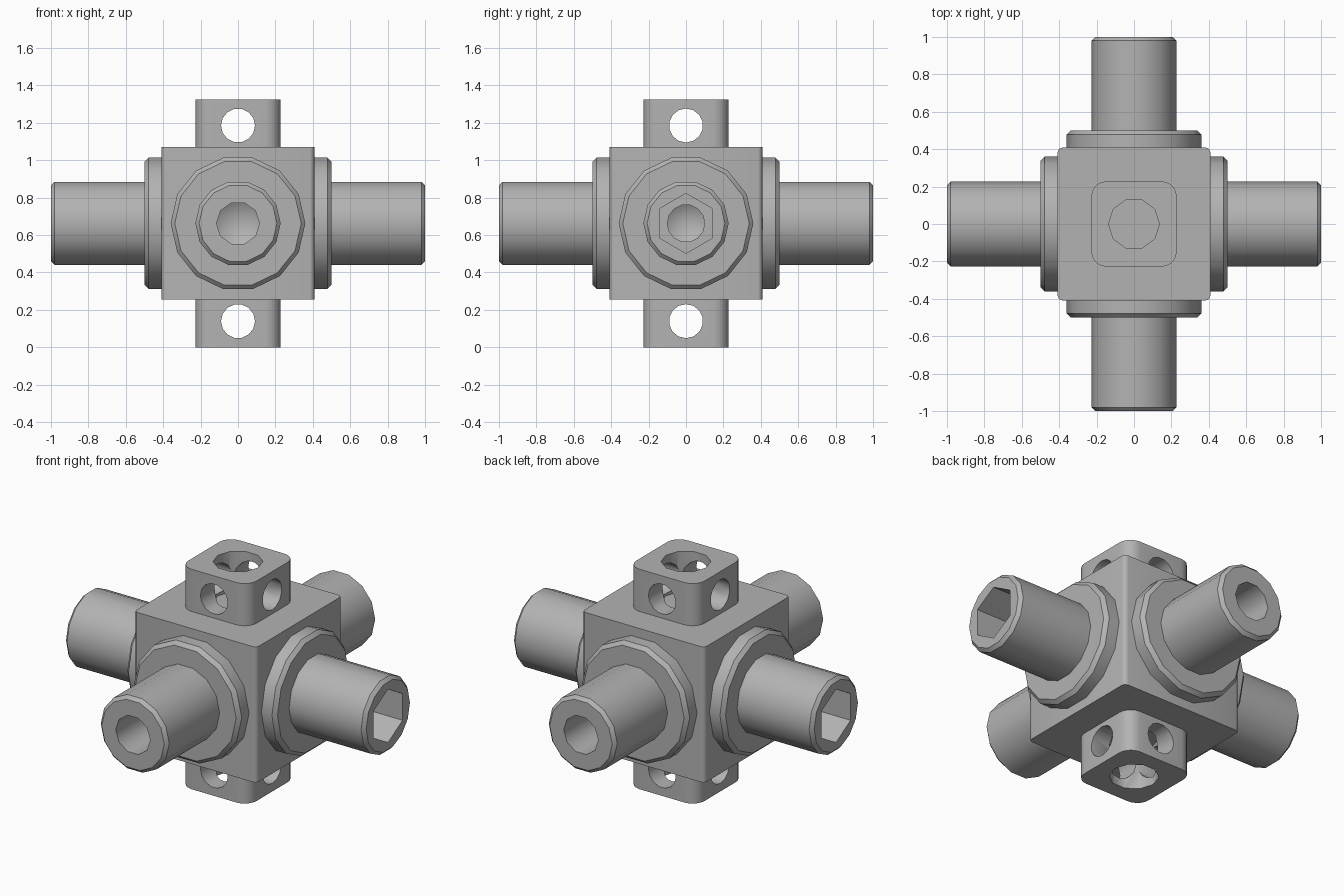
import bpy, bmesh
from math import cos, sin, pi, radians
from mathutils import Matrix, Vector

if "Cube" in bpy.data.objects:
    bpy.data.objects.remove(bpy.data.objects["Cube"])

MID = 0.6625     # height of the hub centre
HUB = 0.408      # half width of the hub
SIDES = 14

steel = bpy.data.materials.new("grey_steel")
steel.use_nodes = True
GREY = (0.45, 0.45, 0.45, 1)
steel.diffuse_color = GREY
steel.node_tree.nodes["Principled BSDF"].inputs["Base Color"].default_value = GREY


def finish(name, bm, matrix=Matrix()):
    bmesh.ops.recalc_face_normals(bm, faces=bm.faces)
    bm.transform(matrix)
    mesh = bpy.data.meshes.new(name)
    bm.to_mesh(mesh)
    bm.free()
    mesh.materials.append(steel)
    obj = bpy.data.objects.new(name, mesh)
    bpy.context.collection.objects.link(obj)
    return obj


def lathe(name, profile, matrix=Matrix(), sides=SIDES, phase=0.0):
    """Solid of stacked rings (radius, height) around the local z axis."""
    bm = bmesh.new()
    rings = []
    for r, h in profile:
        if r == 0:
            rings.append([bm.verts.new((0, 0, h))] * sides)
        else:
            angles = [phase + 2 * pi * i / sides for i in range(sides)]
            rings.append([bm.verts.new((r * cos(a), r * sin(a), h)) for a in angles])
    for low, high in zip(rings, rings[1:]):
        for i in range(sides):
            j = (i + 1) % sides
            corners = [low[i], low[j], high[j], high[i]]
            bm.faces.new(list(dict.fromkeys(corners)))
    for ring in (rings[0], rings[-1]):
        if ring[0] != ring[1]:
            bm.faces.new(ring)
    return finish(name, bm, matrix)


def rounded_box(name, half, bottom, top, radius, segments, matrix):
    """Square block with rounded upright edges."""
    bm = bmesh.new()
    bmesh.ops.create_cube(bm, size=1)
    bm.transform(Matrix.Translation((0, 0, (bottom + top) / 2))
                 @ Matrix.Diagonal((2 * half, 2 * half, top - bottom, 1)))
    upright = [e for e in bm.edges if abs(e.verts[0].co.z - e.verts[1].co.z) > 0.01]
    bmesh.ops.bevel(bm, geom=upright, offset=radius, segments=segments,
                    profile=0.5, affect='EDGES')
    return finish(name, bm, matrix)


def cut(obj, cutters):
    for c in cutters:
        mod = obj.modifiers.new("cut", 'BOOLEAN')
        mod.operation, mod.solver, mod.object = 'DIFFERENCE', 'EXACT', c
    bpy.context.view_layer.update()
    graph = bpy.context.evaluated_depsgraph_get()
    mesh = bpy.data.meshes.new_from_object(obj.evaluated_get(graph))
    obj.modifiers.clear()
    obj.data = mesh
    for c in cutters:
        bpy.data.objects.remove(c)


def smooth(obj):
    bpy.ops.object.select_all(action='DESELECT')
    obj.select_set(True)
    bpy.context.view_layer.objects.active = obj
    bpy.ops.object.shade_smooth_by_angle(angle=radians(40))


def facing(direction):
    """Frame at the hub centre whose z axis points along a level direction."""
    d, up = Vector(direction), Vector((0, 0, 1))
    turn = Matrix((up.cross(d), up, d)).transposed().to_4x4()
    return Matrix.Translation((0, 0, MID)) @ turn


centre = Matrix.Translation((0, 0, MID))
parts = [rounded_box("hub", HUB, -HUB, HUB, 0.025, 3, centre)]

# Four shafts with collars: hexagon sockets on x, round sockets on y
for side, d, hexagon in (("left", (1, 0, 0), True), ("right", (-1, 0, 0), True),
                         ("front", (0, -1, 0), False), ("back", (0, 1, 0), False)):
    m = facing(d)
    collar = lathe(side + "_collar", [(0.36, HUB - 0.02), (0.36, 0.478), (0.338, 0.5)], m)
    shaft = lathe(side + "_shaft", [(0.228, 0.4), (0.228, 0.98), (0.208, 1.0)], m)
    if hexagon:
        cutters = [lathe("socket_cutter", [(0.16, 0.75), (0.16, 1.1)], m, 6, pi / 6),
                   lathe("drill_cutter", [(0, 0.62), (0.1, 0.68), (0.1, 0.8)], m)]
    else:
        cutters = [lathe("drill_cutter", [(0, 0.62), (0.115, 0.69), (0.115, 1.1)], m, 10)]
    cut(shaft, cutters)
    parts += [collar, shaft]

# Eyelet blocks above and below, cross drilled and bored from the end
for name, flip in (("top_eyelet", 0), ("bottom_eyelet", pi)):
    m = centre @ Matrix.Rotation(flip, 4, 'X')
    block = rounded_box(name, 0.228, HUB - 0.02, MID, 0.08, 5, m)
    cutters = [lathe("bore_cutter", [(0.136, HUB + 0.01), (0.136, 0.8)], m, 10)]
    for axis in 'XY':
        across = Matrix.Translation((0, 0, 0.523)) @ Matrix.Rotation(pi / 2, 4, axis)
        cutters.append(lathe("cross_cutter", [(0.091, -0.4), (0.091, 0.4)], m @ across))
    cut(block, cutters)
    parts.append(block)

for part in parts:
    smooth(part)
